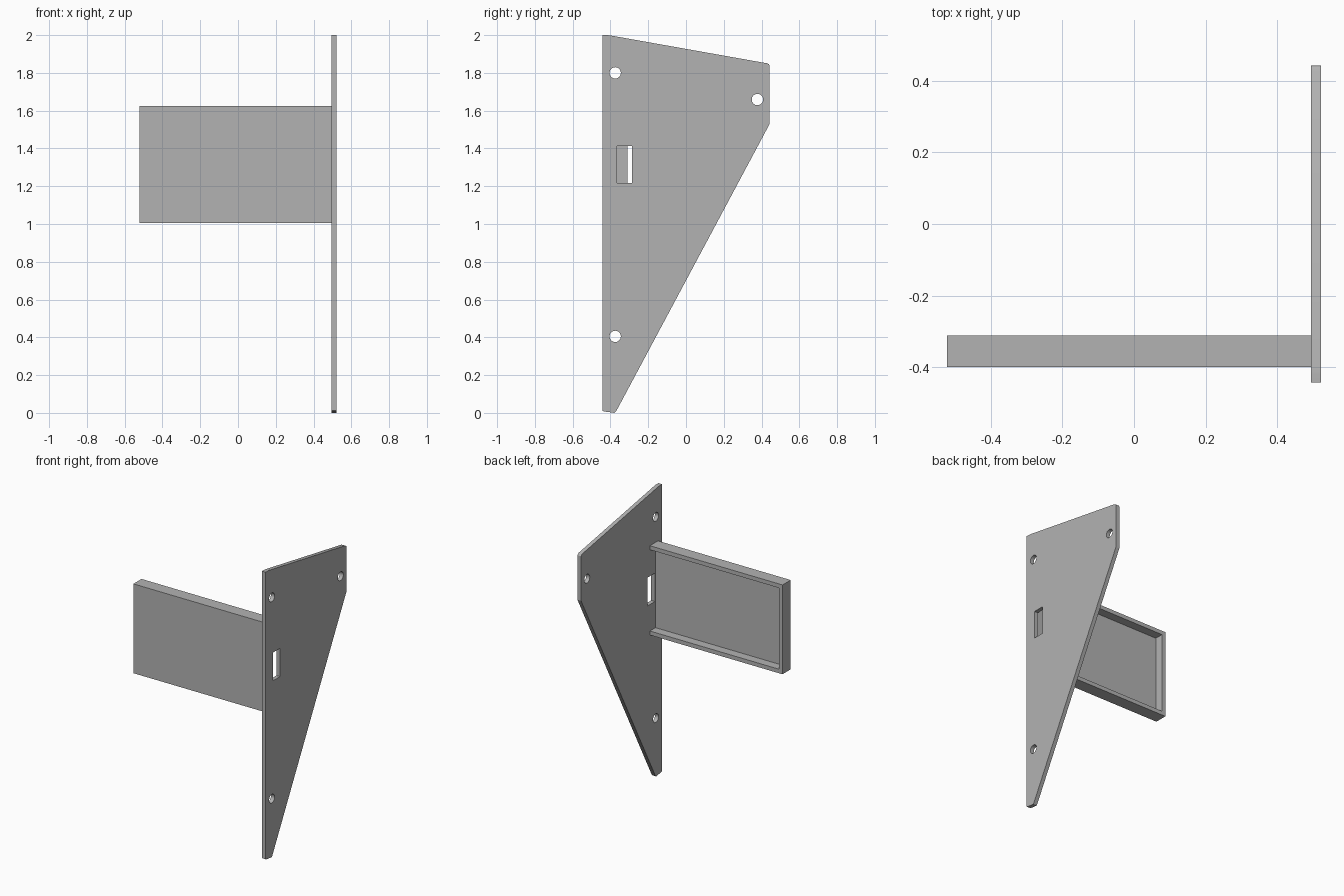
import bpy
import bmesh
from mathutils import Matrix, Vector

cube = bpy.data.objects.get("Cube")
if cube:
    bpy.data.objects.remove(cube, do_unlink=True)

grey = bpy.data.materials.new("plain_grey")
grey.use_nodes = True
GREY = (0.45, 0.45, 0.45, 1)
grey.diffuse_color = GREY
grey.node_tree.nodes["Principled BSDF"].inputs["Base Color"].default_value = GREY

# Shared dimensions
X_OUT = 0.522
T = 0.028
X_IN = X_OUT - T


def make_object(name, bm):
    bmesh.ops.recalc_face_normals(bm, faces=bm.faces)
    mesh = bpy.data.meshes.new(name)
    bm.to_mesh(mesh)
    bm.free()
    mesh.materials.append(grey)
    obj = bpy.data.objects.new(name, mesh)
    bpy.context.collection.objects.link(obj)
    return obj


def box(name, low, high):
    low, high = Vector(low), Vector(high)
    bm = bmesh.new()
    bmesh.ops.create_cube(bm, size=1, matrix=Matrix.Translation((low + high) / 2)
                          @ Matrix.Diagonal((*(high - low), 1)))
    return make_object(name, bm)


def rod_along_x(name, y, z, radius):
    bm = bmesh.new()
    turn = Matrix.Rotation(1.5707963, 4, 'Y')
    bmesh.ops.create_cone(bm, cap_ends=True, segments=32, radius1=radius, radius2=radius,
                          depth=0.2, matrix=Matrix.Translation((X_OUT - T / 2, y, z)) @ turn)
    return make_object(name, bm)


def cut(obj, cutters):
    for cutter in cutters:
        mod = obj.modifiers.new("cut", 'BOOLEAN')
        mod.operation = 'DIFFERENCE'
        mod.solver = 'EXACT'
        mod.object = cutter
    bpy.context.view_layer.update()
    graph = bpy.context.evaluated_depsgraph_get()
    mesh = bpy.data.meshes.new_from_object(obj.evaluated_get(graph))
    obj.modifiers.clear()
    obj.data = mesh
    for cutter in cutters:
        bpy.data.objects.remove(cutter, do_unlink=True)


# Side plate: outline in y and z, extruded along x
outline = [(-0.443, 0.012), (-0.437, 0.008), (-0.378, 0), (-0.37, 0.008), (0.443, 1.53),
           (0.443, 1.838), (0.438, 1.846), (0.428, 1.851), (-0.405, 1.999),
           (-0.42, 2.0), (-0.443, 2.0)]
bm = bmesh.new()
face = bm.faces.new([bm.verts.new((X_IN, y, z)) for y, z in outline])
new = bmesh.ops.extrude_face_region(bm, geom=[face])["geom"]
bmesh.ops.translate(bm, vec=(T, 0, 0), verts=[v for v in new if isinstance(v, bmesh.types.BMVert)])
plate = make_object("side_plate", bm)

# Screw holes and cable slot
holes = [rod_along_x("hole_cutter", y, z, 0.03)
         for y, z in ((-0.375, 1.80), (0.378, 1.659), (-0.375, 0.405))]
slot = box("slot_cutter", (0.4, -0.365, 1.217), (0.6, -0.286, 1.413))
cut(plate, holes + [slot])

# Shallow tray, rimmed on three sides and open towards the plate
tray = box("tray", (-X_OUT, -0.40, 1.005), (X_IN, -0.311, 1.624))
recess = box("recess_cutter", (-X_OUT + T, -0.40 + T, 1.005 + T), (0.7, 0, 1.624 - T))
cut(tray, [recess])

# Smooth hole walls, crisp edges elsewhere
bpy.ops.object.select_all(action='DESELECT')
plate.select_set(True)
bpy.context.view_layer.objects.active = plate
bpy.ops.object.shade_smooth_by_angle(angle=0.3)
